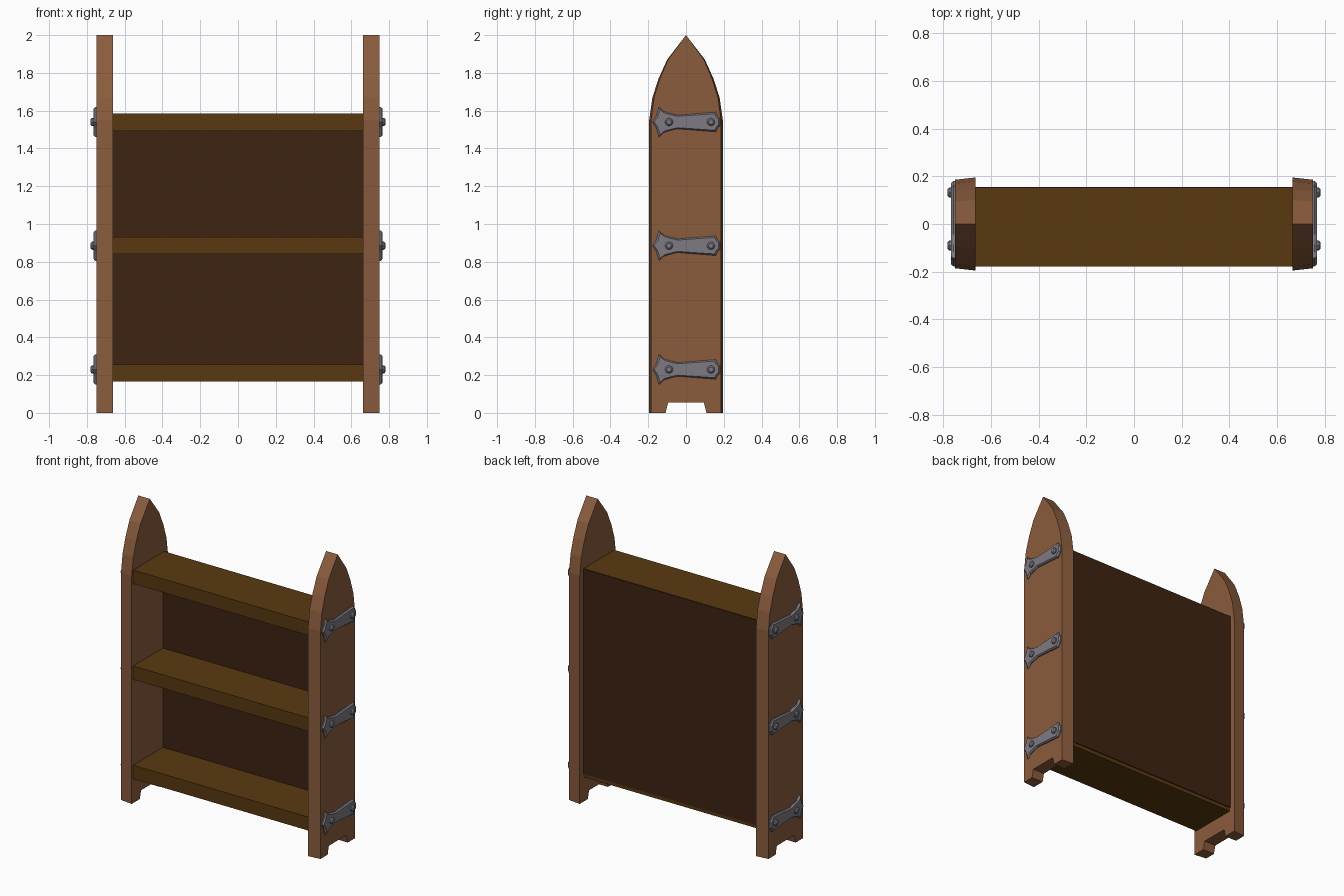
import bpy, bmesh, math
from mathutils import Matrix

if "Cube" in bpy.data.objects:
    bpy.data.objects.remove(bpy.data.objects["Cube"])


def material(name, hex_code):
    lin = []
    for i in (0, 2, 4):
        c = int(hex_code[i:i + 2], 16) / 255
        lin.append(c / 12.92 if c <= 0.04045 else ((c + 0.055) / 1.055) ** 2.4)
    m = bpy.data.materials.new(name)
    m.diffuse_color = (*lin, 1)
    m.use_nodes = True
    m.node_tree.nodes["Principled BSDF"].inputs["Base Color"].default_value = m.diffuse_color
    return m


SIDE = material("side wood", "8a5c3d")
SHELF = material("shelf wood", "583910")
BACK = material("dark back wood", "3d2311")
METAL = material("grey metal", "7d7a82")


def finish(name, bm, mat):
    bmesh.ops.recalc_face_normals(bm, faces=bm.faces)
    mesh = bpy.data.meshes.new(name)
    bm.to_mesh(mesh)
    bm.free()
    mesh.materials.append(mat)
    ob = bpy.data.objects.new(name, mesh)
    bpy.context.collection.objects.link(ob)
    return ob


def loft(name, rings, mat):
    """Skin equal-length (x, y, z) rings and cap both ends."""
    bm = bmesh.new()
    loops = [[bm.verts.new(p) for p in r] for r in rings]
    n = len(loops[0])
    for a, b in zip(loops, loops[1:]):
        for i in range(n):
            j = (i + 1) % n
            bm.faces.new((a[i], a[j], b[j], b[i]))
    bm.faces.new(loops[0])
    bm.faces.new(loops[-1])
    return finish(name, bm, mat)


def box(name, x, y, z, mat):
    bm = bmesh.new()
    bmesh.ops.create_cube(bm, size=1)
    for v in bm.verts:
        v.co = [r[0] if c < 0 else r[1] for c, r in zip(v.co, (x, y, z))]
    return finish(name, bm, mat)


# Pointed side board outline with a foot notch (half, then mirrored in y)
half = [(0.095, 0.055), (0.108, 0), (0.195, 0), (0.195, 1.55), (0.178, 1.67),
        (0.145, 1.77), (0.1, 1.87)]
board = half + [(0, 2)] + [(-y, z) for y, z in reversed(half)]

# Fishtail strap outline (upper half from tail tip, then mirrored in z)
upper = [(-0.158, 0.03), (-0.143, 0.08), (-0.118, 0.056), (-0.085, 0.046),
         (-0.045, 0.036), (0.158, 0.052), (0.168, 0.03), (0.18, 0.02)]
strap = [(-0.177, 0)] + upper + [(y, -z) for y, z in reversed(upper)]

SHELF_Z = (0.165, 0.84, 1.492)

for s, side in ((-1, "left"), (1, "right")):
    # Side board, narrowing slightly toward its outer face
    outer = [(y * 0.95 if abs(y) > 0.12 or z > 1 else y, z) for y, z in board]
    loft(side + "_side_board", [[(s * 0.663, y, z) for y, z in board],
                                [(s * 0.75, y, z) for y, z in outer]], SIDE)
    for k, z0 in enumerate((0.23, 0.885, 1.54)):
        # Bevelled metal strap
        rings = [[(s * x, 0.002 + (y - 0.002) * fy, z0 + z * fz) for y, z in strap]
                 for x, fy, fz in ((0.745, 1, 1), (0.757, 1, 1), (0.766, 0.955, 0.84))]
        loft(f"{side}_strap_{k + 1}", rings, METAL)
        # Rivets
        for j, y0 in enumerate((-0.09, 0.132)):
            rings = [[(s * x, y0 + r * math.cos(a), z0 + r * math.sin(a))
                      for a in (math.tau * i / 8 for i in range(8))]
                     for x, r in ((0.76, 0.022), (0.774, 0.021), (0.781, 0.013))]
            loft(f"{side}_rivet_{k + 1}_{j + 1}", rings, METAL)

# Shelves
for k, z in enumerate(SHELF_Z):
    box(f"shelf_{k + 1}", (-0.668, 0.668), (-0.179, 0.15), (z, z + 0.092), SHELF)

# Back board
box("back_board", (-0.668, 0.668), (0.14, 0.156), (0.19, 1.583), BACK)
